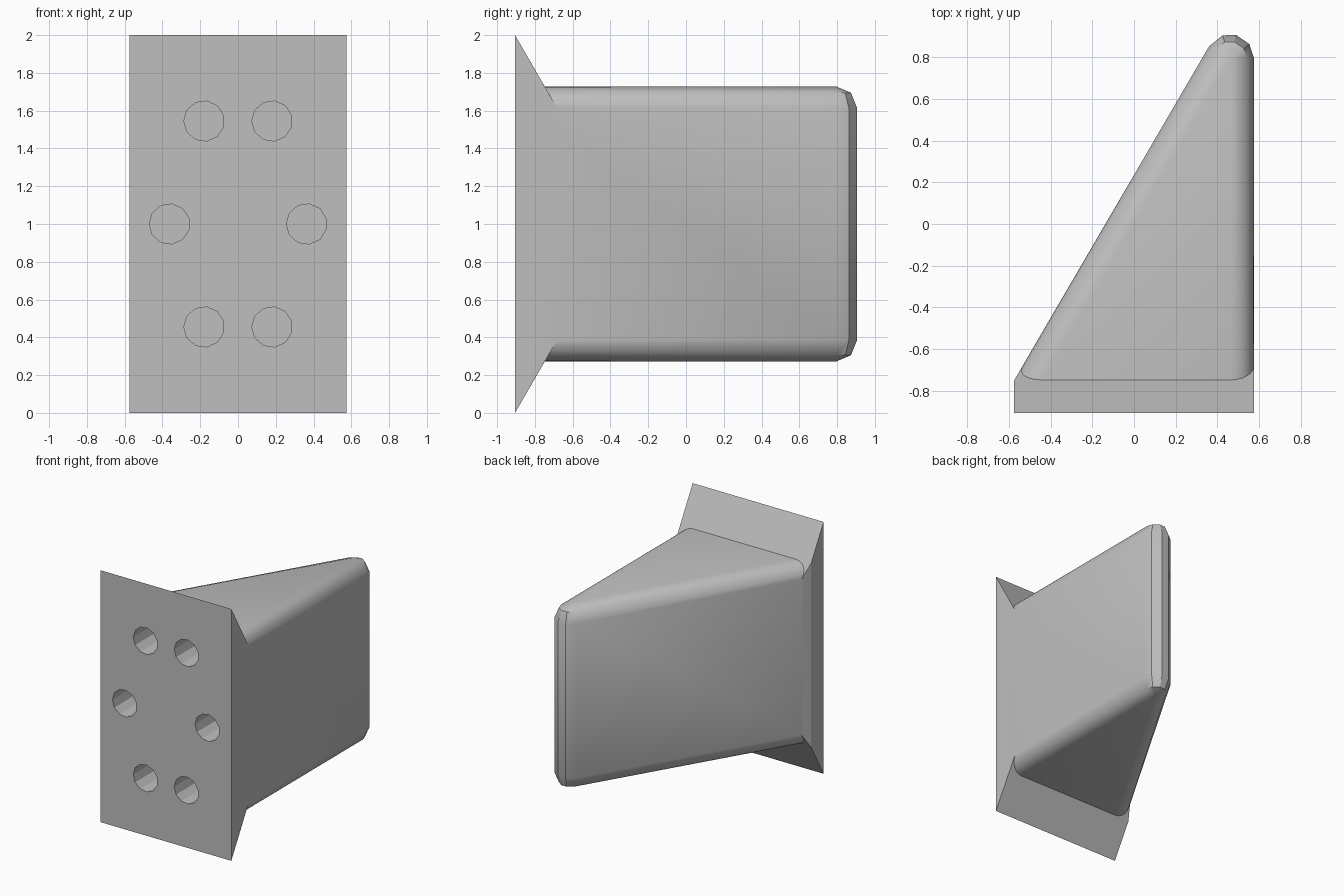
import bpy, bmesh
from math import sin, cos, radians, pi
from mathutils import Matrix

cube = bpy.data.objects.get("Cube")
if cube:
    bpy.data.objects.remove(cube)

grey = bpy.data.materials.new("plain grey")
grey.use_nodes = True
colour = (0.52, 0.52, 0.52, 1)
grey.diffuse_color = colour
grey.node_tree.nodes["Principled BSDF"].inputs["Base Color"].default_value = colour

HALF = 0.575     # half width of the mounting face
FRONT = -0.905   # y of the mounting face
R = 0.115        # radius of the rounded edges
RISE = 0.728     # half height of the wedge body


def finish(name, bm):
    bmesh.ops.recalc_face_normals(bm, faces=bm.faces)
    mesh = bpy.data.meshes.new(name)
    bm.to_mesh(mesh)
    bm.free()
    mesh.materials.append(grey)
    ob = bpy.data.objects.new(name, mesh)
    bpy.context.collection.objects.link(ob)
    return ob


def hull(name, points):
    bm = bmesh.new()
    for p in points:
        bm.verts.new(p)
    bmesh.ops.remove_doubles(bm, verts=bm.verts, dist=0.0005)
    res = bmesh.ops.convex_hull(bm, input=bm.verts)
    junk = {v for v in res["geom_interior"] + res["geom_unused"]
            if isinstance(v, bmesh.types.BMVert)}
    bmesh.ops.delete(bm, geom=list(junk), context="VERTS")
    bmesh.ops.dissolve_limit(bm, angle_limit=radians(0.5),
                             verts=bm.verts, edges=bm.edges)
    return finish(name, bm)


def rounded(cx, cy, directions, steps):
    """Rounded corner, mirrored above and below mid height."""
    pts = []
    for i in range(steps + 1):
        a = i / steps * pi / 2
        for d in directions:
            x = cx + R * cos(a) * cos(radians(d))
            y = cy + R * cos(a) * sin(radians(d))
            z = RISE - R + R * sin(a)
            pts += [(x, y, 1 + z), (x, y, 1 - z)]
    return pts


# Wedge body: fine rounding along its length, coarse facets at the tip
slant_x = -HALF + R * cos(radians(30))
base_y = -0.75 - R / 2
body = hull("wedge_body",
            rounded(HALF - R, 0.795, (0, 36, 75, 108, 150), 2)
            + rounded(HALF - R, base_y, (0,), 6)
            + rounded(slant_x, base_y, (150,), 6))

# Flange: tapers from the tall mounting face into the body
flange_pts = []
for y, left, half_z in ((FRONT, -HALF, 1), (-0.75, -HALF, 0.732),
                        (-0.69, -0.54, 0.628)):
    flange_pts += [(x, y, 1 + s * half_z) for x in (left, HALF) for s in (-1, 1)]
flange = hull("flange", flange_pts)

# Hole cutter: six blind bolt holes in a ring
bm = bmesh.new()
for x, z in ((0.18, 0.545), (0.363, 0), (0.18, -0.545)):
    for s in (-1, 1):
        bmesh.ops.create_cone(
            bm, cap_ends=True, segments=11, radius1=0.107, radius2=0.107,
            depth=0.6,
            matrix=Matrix.Translation((s * x, FRONT, 1 + z))
            @ Matrix.Rotation(pi / 2, 4, "X") @ Matrix.Rotation(pi / 2, 4, "Z"))
holes = finish("hole_cutter", bm)

# Join the two solids and cut the holes
for other, op in ((flange, "UNION"), (holes, "DIFFERENCE")):
    mod = body.modifiers.new(op.lower(), "BOOLEAN")
    mod.object = other
    mod.operation = op
    mod.solver = "EXACT"
    bpy.ops.object.select_all(action="DESELECT")
    bpy.context.view_layer.objects.active = body
    body.select_set(True)
    bpy.ops.object.modifier_apply(modifier=mod.name)
    bpy.data.objects.remove(other)

body.name = "wedge_bracket"
bpy.ops.object.shade_smooth_by_angle(angle=radians(28))
